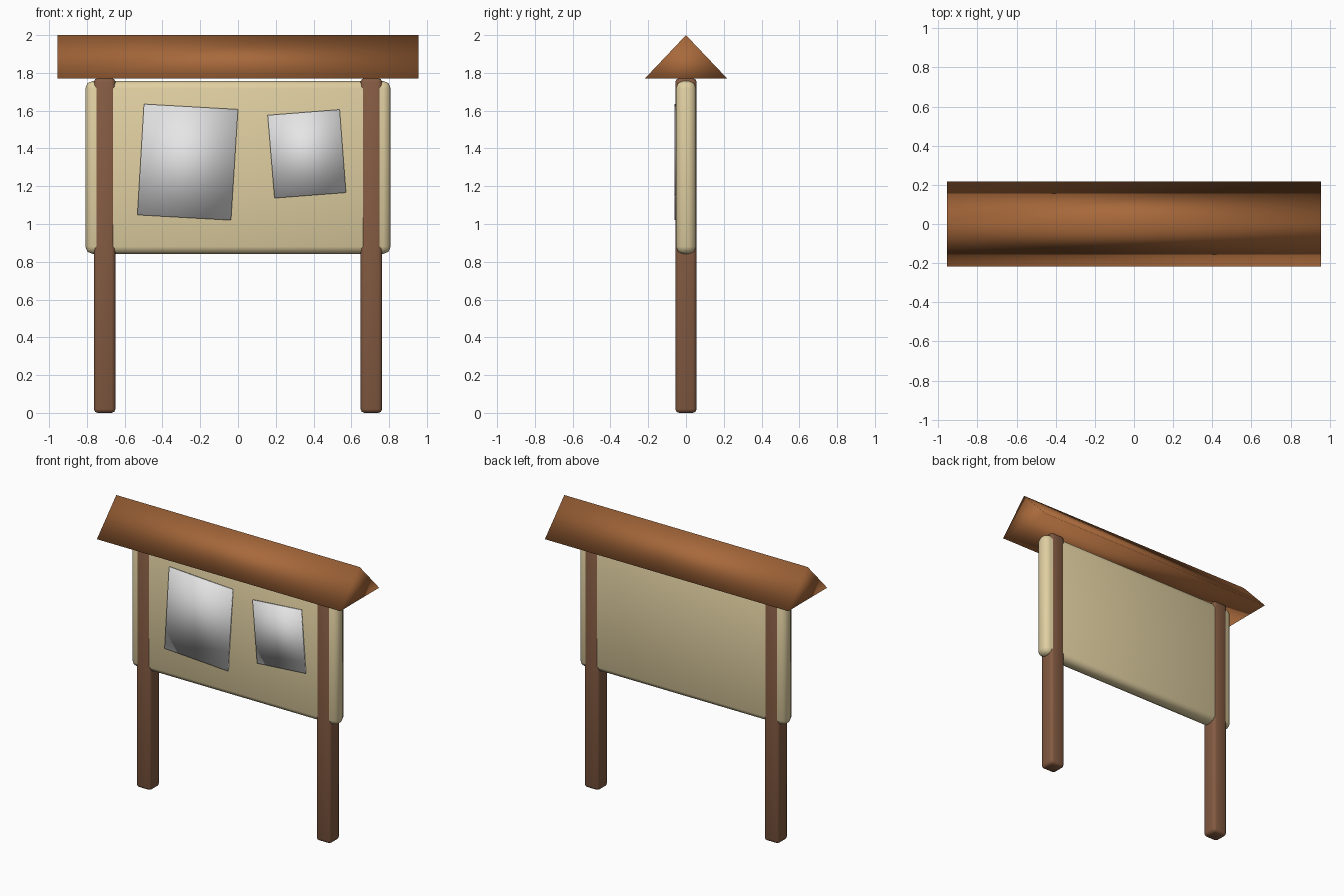
import bpy, bmesh

if "Cube" in bpy.data.objects:
    bpy.data.objects.remove(bpy.data.objects["Cube"])


def material(name, rgb):
    m = bpy.data.materials.new(name)
    lin = [((c / 255 + 0.055) / 1.055) ** 2.4 for c in rgb]
    m.diffuse_color = (*lin, 1)
    m.use_nodes = True
    m.node_tree.nodes["Principled BSDF"].inputs["Base Color"].default_value = m.diffuse_color
    return m


ROOF = material("roof_orange_brown", (168, 105, 59))
POST = material("post_dark_brown", (132, 91, 66))
BOARD = material("board_tan", (224, 207, 161))
PAPER = material("paper_white", (229, 229, 229))


def prism(name, profile, y0, y1, mat, axis="y", bevel=0, segments=2):
    """Extrude a closed outline along y (outline is x,z) or x (outline is y,z)."""
    bm = bmesh.new()
    place = (lambda a, b, d: (a, d, b)) if axis == "y" else (lambda a, b, d: (d, a, b))
    ends = [[bm.verts.new(place(a, b, d)) for a, b in profile] for d in (y0, y1)]
    n = len(profile)
    for ring in ends:
        bm.faces.new(ring)
    for i in range(n):
        j = (i + 1) % n
        bm.faces.new((ends[0][i], ends[0][j], ends[1][j], ends[1][i]))
    if bevel:
        bmesh.ops.bevel(bm, geom=bm.edges[:], offset=bevel, segments=segments,
                        profile=0.5, affect='EDGES')
    bmesh.ops.recalc_face_normals(bm, faces=bm.faces[:])
    for f in bm.faces:
        f.smooth = True
    me = bpy.data.meshes.new(name)
    bm.to_mesh(me)
    bm.free()
    me.materials.append(mat)
    ob = bpy.data.objects.new(name, me)
    bpy.context.collection.objects.link(ob)
    return ob


def rect(x0, x1, z0, z1):
    return [(x0, z0), (x1, z0), (x1, z1), (x0, z1)]


# Two upright posts
for side, cx in (("left", -0.706), ("right", 0.706)):
    prism("post_" + side, rect(cx - 0.057, cx + 0.057, 0, 1.772),
          -0.056, 0.056, POST, bevel=0.02)

# Notice board between and past the posts
prism("board", rect(-0.808, 0.808, 0.842, 1.757), -0.053, 0.053, BOARD, bevel=0.038)

# Gabled roof
prism("roof", [(-0.218, 1.77), (0.218, 1.77), (0, 2.0)], -0.955, 0.955, ROOF, axis="x")

# Tilted paper notices pinned to the front
prism("large_notice", [(-0.533, 1.048), (-0.037, 1.02), (0, 1.607), (-0.498, 1.635)],
      -0.062, -0.053, PAPER)
prism("small_notice", [(0.193, 1.137), (0.572, 1.166), (0.538, 1.606), (0.157, 1.576)],
      -0.062, -0.053, PAPER)
